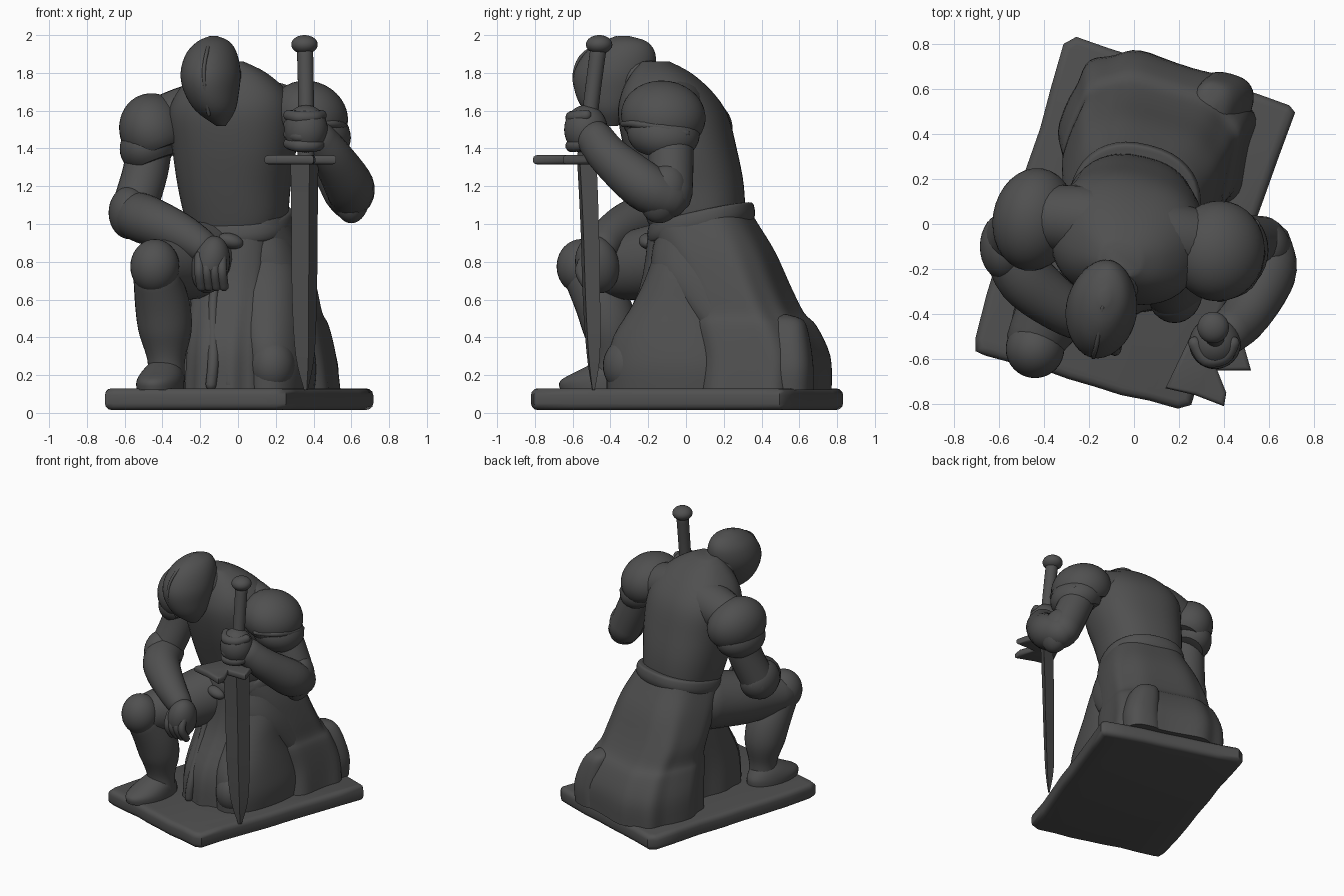
import bpy, bmesh, math, random
from mathutils import Vector, Matrix

random.seed(4)
mat = bpy.data.materials.new("dark_grey")
mat.diffuse_color = (0.08, 0.08, 0.08, 1)


def finish(bm, name, angle=40):
    bmesh.ops.recalc_face_normals(bm, faces=bm.faces[:])
    me = bpy.data.meshes.new(name)
    bm.to_mesh(me)
    bm.free()
    me.materials.append(mat)
    ob = bpy.data.objects.new(name, me)
    bpy.context.collection.objects.link(ob)
    bpy.context.view_layer.objects.active = ob
    ob.select_set(True)
    bpy.ops.object.shade_smooth_by_angle(angle=math.radians(angle))
    ob.select_set(False)
    return ob


def spline(rows, steps):
    """Catmull-Rom interpolation of number rows."""
    out = []
    for i in range(len(rows) - 1):
        p = [Vector(rows[max(0, min(len(rows) - 1, i + k))]) for k in (-1, 0, 1, 2)]
        for s in range(steps):
            t = s / steps
            out.append(0.5 * (2 * p[1] + (p[2] - p[0]) * t
                       + (2 * p[0] - 5 * p[1] + 4 * p[2] - p[3]) * t * t
                       + (3 * p[1] - p[0] - 3 * p[2] + p[3]) * t ** 3))
    return out + [Vector(rows[-1])]


def skin(bm, rings):
    for a, b in zip(rings, rings[1:]):
        for j in range(len(a)):
            k = (j + 1) % len(a)
            bm.faces.new((a[j], a[k], b[k], b[j]))
    bm.faces.new(rings[0])
    bm.faces.new(rings[-1])


def stack(name, rows, yaw=0, n=40, power=2.0, fold=0.0, folds=9, steps=4, tilt=0, angle=40):
    """Horizontal rings: z, cx, cy, rx, ry."""
    bm = bmesh.new()
    rings, c, s = [], math.cos(math.radians(yaw)), math.sin(math.radians(yaw))
    zs = [r[0] for r in rows]
    for z, cx, cy, rx, ry in spline(rows, steps):
        low = (max(zs) - z) / (max(zs) - min(zs))
        ring = []
        for j in range(n):
            a = 2 * math.pi * j / n
            ca, sa = math.cos(a), math.sin(a)
            w = 1 + fold * low * math.cos(folds * a + 1.3 + low)
            u = rx * w * math.copysign(abs(ca) ** (2 / power), ca)
            v = ry * w * math.copysign(abs(sa) ** (2 / power), sa)
            ring.append(bm.verts.new((cx + u * c - v * s, cy + u * s + v * c, z + tilt * v)))
        rings.append(ring)
    skin(bm, rings)
    return finish(bm, name, angle)


def limb(name, rows, n=24, steps=5):
    """Round tube along a path: x, y, z, radius; ends rounded."""
    path = [(Vector(p[:3]), p[3]) for p in spline(rows, steps)]
    t0 = (path[1][0] - path[0][0]).normalized()
    t1 = (path[-1][0] - path[-2][0]).normalized()
    head = [(path[0][0] - t0 * path[0][1] * math.sin(a), path[0][1] * math.cos(a)) for a in (1.45, 1.0, 0.5)]
    tail = [(path[-1][0] + t1 * path[-1][1] * math.sin(a), path[-1][1] * math.cos(a)) for a in (0.5, 1.0, 1.45)]
    path = head + path + tail
    bm = bmesh.new()
    rings = []
    for i, (p, r) in enumerate(path):
        t = path[min(i + 1, len(path) - 1)][0] - path[max(i - 1, 0)][0]
        u = t.cross(Vector((0.31, 0.9, 0.3))).normalized()
        v = t.cross(u).normalized()
        rings.append([bm.verts.new(p + r * (u * math.cos(2 * math.pi * j / n) + v * math.sin(2 * math.pi * j / n)))
                      for j in range(n)])
    skin(bm, rings)
    return finish(bm, name, 60)


def ball(name, c, r, rot=(0, 0, 0), floor=-1.0):
    """Ellipsoid; floor cuts it flat below to leave a plate edge."""
    bm = bmesh.new()
    bmesh.ops.create_uvsphere(bm, u_segments=32, v_segments=20, radius=1)
    for v in bm.verts:
        v.co.z = max(v.co.z, floor)
    m = Matrix.Translation(c)
    for k, ax in zip((2, 1, 0), "ZYX"):
        m = m @ Matrix.Rotation(math.radians(rot[k]), 4, ax)
    bm.transform(m @ Matrix.Diagonal((*r, 1)))
    return finish(bm, name)


def plate(name, outline, z0, z1, bevel, cuts=0, jitter=0.0):
    bm = bmesh.new()
    pts = []
    for a, b in zip(outline, outline[1:] + outline[:1]):
        n = cuts if (Vector(a) - Vector(b)).length > 0.2 else 0
        for k in range(n + 1):
            p = Vector(a).lerp(Vector(b), k / (n + 1))
            pts.append((p.x + random.uniform(-jitter, jitter), p.y + random.uniform(-jitter, jitter), z0))
    f = bm.faces.new([bm.verts.new(p) for p in pts])
    up = bmesh.ops.extrude_face_region(bm, geom=[f])["geom"]
    bmesh.ops.translate(bm, verts=[g for g in up if isinstance(g, bmesh.types.BMVert)], vec=(0, 0, z1 - z0))
    rim = [e for e in bm.edges if abs(e.verts[0].co.z - e.verts[1].co.z) < 1e-5]
    bmesh.ops.bevel(bm, geom=rim, offset=bevel, segments=3, affect='EDGES', profile=0.5)
    return finish(bm, name, 45)


# Stone base
plate("base_slab", [(-0.70, -0.56), (-0.66, -0.58), (0.19, -0.825), (0.25, -0.80), (0.71, 0.49), (0.69, 0.53),
                    (-0.25, 0.83), (-0.31, 0.80), (-0.71, -0.50)], 0.015, 0.13, 0.035, 6, 0.007)

# Body armour
stack("torso", [(0.93, -0.02, 0.04, 0.22, 0.2), (1.02, -0.01, 0.05, 0.265, 0.25), (1.2, -0.02, 0.02, 0.295, 0.28),
                (1.4, -0.02, -0.03, 0.325, 0.29), (1.58, -0.03, -0.07, 0.335, 0.28), (1.7, -0.03, -0.1, 0.29, 0.23),
                (1.8, -0.04, -0.13, 0.19, 0.15), (1.86, -0.06, -0.16, 0.09, 0.07)], -13, power=2.4)
limb("shoulder_yoke", [(-0.42, 0.03, 1.53, 0.14), (-0.2, 0.01, 1.59, 0.16), (0.1, -0.05, 1.61, 0.16),
                       (0.34, -0.09, 1.56, 0.14)])
stack("belt", [(0.95, 0.0, 0.08, 0.26, 0.25), (0.96, 0.0, 0.08, 0.285, 0.27), (1.0, 0.0, 0.08, 0.295, 0.28),
               (1.05, 0.0, 0.08, 0.285, 0.27), (1.06, 0.0, 0.08, 0.26, 0.25)], -14, power=2.3, tilt=0.22)
ball("belt_knot", (-0.04, -0.2, 0.91), (0.07, 0.05, 0.04), (0, 15, 0))
limb("collar", [(-0.06, -0.17, 1.7, 0.15), (-0.12, -0.28, 1.78, 0.125)])

# Bowed helmet with a raised crest line
stack("helmet", [(1.52, -0.09, -0.40, 0.025, 0.04), (1.6, -0.12, -0.41, 0.105, 0.13), (1.7, -0.14, -0.4, 0.145, 0.19),
                 (1.8, -0.145, -0.38, 0.158, 0.215), (1.9, -0.14, -0.35, 0.135, 0.19),
                 (1.965, -0.13, -0.33, 0.085, 0.125), (1.995, -0.13, -0.33, 0.02, 0.03)], -10, power=1.9)
limb("helmet_crest", [(-0.155, -0.52, 1.58, 0.01), (-0.175, -0.583, 1.72, 0.01), (-0.18, -0.585, 1.82, 0.01),
                      (-0.165, -0.53, 1.91, 0.01), (-0.14, -0.37, 1.985, 0.01)], 10)

# Shoulder plates
for side, c, r, rot in (("left", (-0.445, 0.02, 1.495), (0.18, 0.23, 0.2), (0, -22, -10)),
                        ("right", (0.375, -0.12, 1.57), (0.21, 0.225, 0.185), (-10, 20, -14))):
    ball(side + "_shoulder_plate", c, r, rot, -0.55)
    low = Vector(c) + Vector((-0.03 if side == "left" else 0.05, 0, -0.09))
    ball(side + "_shoulder_lower_plate", low, (r[0] * 0.84, r[1] * 0.86, 0.14), rot, -0.6)
limb("right_shoulder_rim", [(0.38, -0.33, 1.53, 0.018), (0.51, -0.27, 1.53, 0.022), (0.565, -0.12, 1.51, 0.022),
                            (0.54, 0.0, 1.48, 0.02)], 10)

# Arm resting on the raised knee
limb("left_upper_arm", [(-0.46, 0.02, 1.48, 0.12), (-0.49, -0.01, 1.28, 0.12), (-0.55, -0.07, 1.08, 0.12)])
limb("left_forearm", [(-0.555, -0.07, 1.05, 0.125), (-0.48, -0.24, 1.02, 0.13), (-0.31, -0.38, 0.95, 0.11),
                      (-0.19, -0.44, 0.88, 0.09)])
ball("left_elbow_plate", (-0.575, -0.1, 1.06), (0.11, 0.15, 0.14))
ball("left_hand", (-0.145, -0.47, 0.785), (0.1, 0.115, 0.155), (12, 12, 0))
for i in range(4):
    x = -0.205 + i * 0.04
    limb("left_finger", [(x, -0.53, 0.83, 0.025), (x, -0.56, 0.75, 0.027), (x + 0.01, -0.52, 0.67, 0.026)], 10)

# Arm holding the sword
limb("right_upper_arm", [(0.42, -0.08, 1.5, 0.12), (0.5, -0.08, 1.32, 0.12), (0.57, -0.08, 1.16, 0.115)])
limb("right_forearm", [(0.59, -0.1, 1.14, 0.115), (0.59, -0.22, 1.2, 0.13), (0.5, -0.4, 1.35, 0.11),
                       (0.42, -0.48, 1.45, 0.1)])
ball("right_elbow_plate", (0.6, -0.12, 1.16), (0.1, 0.12, 0.16), (-20, 0, 0))
ball("right_hand", (0.36, -0.53, 1.5), (0.115, 0.115, 0.13))
for i in range(4):
    z = 1.415 + i * 0.05
    limb("right_finger", [(0.44, -0.53, z + 0.01, 0.03), (0.40, -0.59, z, 0.034), (0.32, -0.6, z, 0.034),
                          (0.27, -0.53, z + 0.01, 0.03)], 12)

# Sword
limb("sword_grip", [(0.355, -0.465, 1.92, 0.043), (0.36, -0.5, 1.65, 0.042), (0.36, -0.53, 1.36, 0.045)])
ball("pommel", (0.352, -0.46, 1.95), (0.07, 0.07, 0.05))
plate("cross_guard", [(0.14, -0.73), (0.27, -0.76), (0.4, -0.81), (0.41, -0.75), (0.37, -0.65), (0.52, -0.65),
                      (0.48, -0.51), (0.36, -0.46), (0.25, -0.5)], 1.315, 1.365, 0.018)
stack("blade", [(0.12, 0.36, -0.49, 0.012, 0.006), (0.3, 0.355, -0.49, 0.06, 0.03), (0.6, 0.352, -0.5, 0.08, 0.038),
                (1.0, 0.352, -0.51, 0.085, 0.042), (1.34, 0.352, -0.525, 0.09, 0.045)], 35, n=4, angle=15)

# Raised leg
limb("left_thigh", [(-0.15, 0.0, 0.83, 0.21), (-0.3, -0.28, 0.78, 0.185), (-0.43, -0.5, 0.76, 0.135)])
ball("left_knee_plate", (-0.44, -0.555, 0.775), (0.13, 0.13, 0.145))
limb("left_shin", [(-0.43, -0.52, 0.72, 0.125), (-0.4, -0.44, 0.57, 0.145), (-0.385, -0.4, 0.43, 0.14),
                   (-0.38, -0.39, 0.28, 0.1), (-0.38, -0.39, 0.17, 0.1)])
stack("left_foot", [(0.12, -0.41, -0.46, 0.12, 0.21), (0.17, -0.41, -0.46, 0.12, 0.21), (0.22, -0.4, -0.43, 0.105, 0.15),
                    (0.27, -0.39, -0.4, 0.07, 0.08)], -14)

# Kneeling leg, thigh folded over the calf
stack("right_folded_leg", [(0.12, 0.22, -0.06, 0.17, 0.36), (0.25, 0.22, -0.06, 0.18, 0.36), (0.4, 0.2, -0.06, 0.18, 0.33),
                           (0.58, 0.17, -0.04, 0.18, 0.24), (0.75, 0.14, 0.0, 0.19, 0.2), (0.95, 0.1, 0.04, 0.17, 0.18)],
      -12, power=2.2)
ball("right_knee_plate", (0.18, -0.3, 0.25), (0.125, 0.14, 0.15), floor=-0.85)
stack("right_foot", [(0.12, 0.39, 0.54, 0.13, 0.13), (0.25, 0.4, 0.54, 0.125, 0.13), (0.4, 0.37, 0.53, 0.11, 0.12),
                     (0.49, 0.34, 0.52, 0.08, 0.1), (0.52, 0.33, 0.51, 0.02, 0.03)], -16, power=2.6)
limb("right_toe", [(0.4, 0.2, 0.17, 0.045), (0.45, 0.4, 0.17, 0.055), (0.46, 0.5, 0.17, 0.055)], 12)

# Draped cloth, gathered under the belt and stepping out over the heel
stack("back_skirt", [(0.12, 0.1, 0.39, 0.42, 0.345), (0.3, 0.09, 0.39, 0.41, 0.34), (0.46, 0.08, 0.34, 0.385, 0.32),
                     (0.53, 0.07, 0.31, 0.365, 0.285), (0.66, 0.05, 0.26, 0.36, 0.27), (0.85, 0.03, 0.17, 0.33, 0.28),
                     (1.0, 0.01, 0.1, 0.285, 0.265), (1.06, 0.0, 0.09, 0.26, 0.24)],
      -16, n=72, power=2.9, fold=0.03)
stack("side_skirt", [(0.15, 0.28, 0.45, 0.2, 0.13), (0.35, 0.24, 0.33, 0.215, 0.18), (0.55, 0.19, 0.18, 0.215, 0.22),
                     (0.75, 0.14, 0.05, 0.21, 0.23), (0.97, 0.1, 0.05, 0.18, 0.2)], -16, power=2.4, fold=0.02)
stack("front_cloth", [(0.12, -0.03, -0.09, 0.235, 0.32), (0.36, -0.03, -0.09, 0.225, 0.3), (0.65, -0.03, -0.03, 0.215, 0.21),
                      (0.95, -0.02, 0.0, 0.22, 0.19)], -14, n=60, power=2.6, fold=0.03, folds=11)
for x in (-0.13, -0.04):
    limb("cloth_fold", [(x * 0.7, -0.16, 0.88, 0.02), (x, -0.23, 0.6, 0.025), (x, -0.37, 0.3, 0.03),
                        (x * 1.1, -0.39, 0.15, 0.03)], 10)
